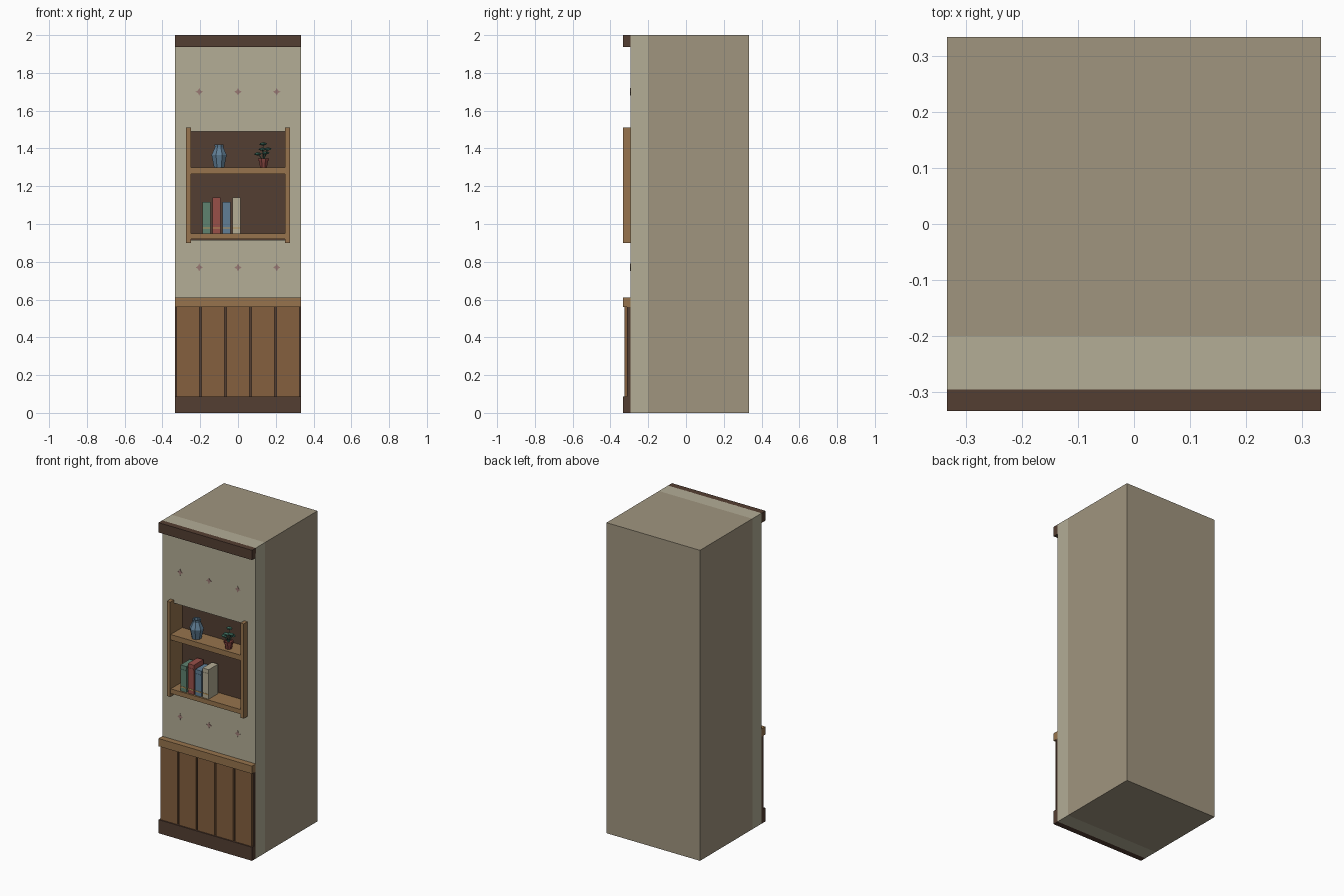
import bpy, bmesh, math
from mathutils import Vector

if "Cube" in bpy.data.objects:
    bpy.data.objects.remove(bpy.data.objects["Cube"])


def mat(name, hexa):
    m = bpy.data.materials.new(name)
    rgb = [int(hexa[i:i + 2], 16) / 255 for i in (0, 2, 4)]
    m.diffuse_color = [((c + 0.055) / 1.055) ** 2.4 for c in rgb] + [1]
    m.use_nodes = True
    m.node_tree.nodes["Principled BSDF"].inputs["Base Color"].default_value = m.diffuse_color
    return m


BODY, PLASTER = mat("taupe", "A0957F"), mat("plaster", "B3AD96")
DARK, PLANK, WOOD = mat("dark_wood", "543E32"), mat("plank_wood", "85603F"), mat("light_wood", "97744D")
GREEN, RED, BLUE, CREAM = mat("green", "5F8270"), mat("red", "985049"), mat("blue", "617F96"), mat("cream", "B5AD95")
GOLD, PINK, LEAF, CLAY = mat("gold", "B8955A"), mat("dusty_pink", "9A7A74"), mat("leaf", "3F6E5F"), mat("clay", "7F413C")


def finish(name, bm, m):
    bmesh.ops.recalc_face_normals(bm, faces=bm.faces)
    me = bpy.data.meshes.new(name)
    bm.to_mesh(me)
    bm.free()
    ob = bpy.data.objects.new(name, me)
    me.materials.append(m)
    bpy.context.collection.objects.link(ob)
    return ob


def box(name, x, y, z, m):
    bm = bmesh.new()
    bmesh.ops.create_cube(bm, size=1)
    for v in bm.verts:
        v.co = [lo + (c + 0.5) * (hi - lo) for c, (lo, hi) in zip(v.co, (x, y, z))]
    return finish(name, bm, m)


def lathe(name, loc, profile, m, n=8):
    # stacked rings of (radius, height), capped at both ends
    bm = bmesh.new()
    rings = [[bm.verts.new((loc[0] + r * math.cos(math.tau * (i + 0.5) / n),
                            loc[1] + r * math.sin(math.tau * (i + 0.5) / n), loc[2] + h))
              for i in range(n)] for r, h in profile]
    for a, b in zip(rings, rings[1:]):
        for i in range(n):
            j = (i + 1) % n
            bm.faces.new((a[i], a[j], b[j], b[i]))
    bm.faces.new(rings[0])
    bm.faces.new(rings[-1])
    return finish(name, bm, m)


W = 0.333
FRONT, WALL, SPLIT = -0.333, -0.295, -0.2

# main block and the front wall built around the niche opening
box("wall_core", (-W, W), (SPLIT, W), (0, 2), BODY)
box("front_wall_lower", (-W, W), (WALL, SPLIT), (0, 0.915), PLASTER)
box("front_wall_upper", (-W, W), (WALL, SPLIT), (1.49, 2), PLASTER)
for side, s in (("left", -1), ("right", 1)):
    box("front_wall_" + side, sorted((s * 0.26, s * W)), (WALL, SPLIT), (0.915, 1.49), PLASTER)
    # side posts of the shelf, lining the niche
    box("niche_lining_" + side, sorted((s * 0.25, s * 0.26)), (WALL, SPLIT), (0.915, 1.49), WOOD)
    box("shelf_post_" + side, sorted((s * 0.25, s * 0.274)), (FRONT, WALL), (0.90, 1.51), WOOD)

# niche back and shelves
box("niche_back", (-0.25, 0.25), (-0.21, SPLIT), (0.915, 1.49), DARK)
for name, z0, z1 in (("lower_shelf", 0.92, 0.95), ("upper_shelf", 1.265, 1.30)):
    box(name, (-0.25, 0.25), (-0.328, -0.21), (z0, z1), WOOD)

# trim and panelling
box("crown_trim", (-W, W), (FRONT, -0.293), (1.937, 2.0), DARK)
box("baseboard", (-W, W), (FRONT, WALL), (0, 0.087), DARK)
box("rail_cap", (-W, W), (FRONT, WALL), (0.56, 0.61), WOOD)
box("panel_backing", (-W, W), (-0.312, WALL), (0.087, 0.56), DARK)
for i in range(5):
    c = (i - 2) * 0.1325
    box(f"plank_{i + 1}", (c - 0.060, c + 0.060), (-0.325, -0.312), (0.087, 0.56), PLANK)

# four-pointed wall ornaments
for k, (x, z) in enumerate((x, z) for z in (0.77, 1.70) for x in (-0.205, 0, 0.205)):
    bm = bmesh.new()
    pts = []
    for i in range(8):
        r, a = (0.02 if i % 2 == 0 else 0.010), math.tau * i / 8
        pts.append(bm.verts.new((x + r * math.cos(a), WALL - 0.002, z + r * math.sin(a))))
    f = bm.faces.new(pts)
    ext = bmesh.ops.extrude_face_region(bm, geom=[f])["geom"]
    bmesh.ops.translate(bm, vec=(0, 0.003, 0), verts=[g for g in ext if isinstance(g, bmesh.types.BMVert)])
    finish(f"wall_ornament_{k + 1}", bm, PINK)

# books with bands on the spines
for i, (m, top) in enumerate(((GREEN, 1.117), (RED, 1.14), (BLUE, 1.117), (CREAM, 1.14))):
    x0 = -0.188 + i * 0.053
    box(f"book_{i + 1}", (x0, x0 + 0.043), (-0.318, -0.222), (0.95, top), m)
    for n, z in (("lower", 0.975), ("upper", top - 0.032)):
        box(f"book_{i + 1}_{n}_band", (x0, x0 + 0.043), (-0.32, -0.317), (z, z + 0.007), GOLD if n == "lower" else m)

# faceted vase
lathe("vase", (-0.10, -0.278, 1.30),
      ((0.029, 0), (0.043, 0.065), (0.024, 0.106), (0.026, 0.122), (0.018, 0.122), (0.016, 0.10)), BLUE)

# potted plant
PX, PY = 0.135, -0.288
lathe("plant_pot", (PX, PY, 1.30),
      ((0.020, 0), (0.026, 0.036), (0.031, 0.036), (0.031, 0.046), (0.024, 0.046), (0.022, 0.04)), CLAY)
for i, (dx, dy, z) in enumerate(((-0.030, 0.0, 1.371), (-0.002, 0.01, 1.424), (0.022, -0.008, 1.397),
                                 (-0.006, -0.016, 1.396), (0.012, 0.022, 1.376))):
    bm = bmesh.new()
    base, tip = Vector((PX, PY, 1.335)), Vector((PX + dx, PY + dy, z))
    d = tip - base
    bmesh.ops.create_cone(bm, segments=5, radius1=0.003, radius2=0.002, depth=d.length, cap_ends=True)
    bmesh.ops.rotate(bm, verts=bm.verts, matrix=d.to_track_quat('Z', 'Y').to_matrix())
    bmesh.ops.translate(bm, verts=bm.verts, vec=(base + tip) / 2)
    finish(f"plant_stem_{i + 1}", bm, LEAF)
    bm = bmesh.new()
    bmesh.ops.create_icosphere(bm, subdivisions=1, radius=1)
    bmesh.ops.scale(bm, verts=bm.verts, vec=(0.022, 0.017, 0.009))
    bmesh.ops.translate(bm, verts=bm.verts, vec=tip)
    finish(f"plant_leaf_{i + 1}", bm, LEAF)
